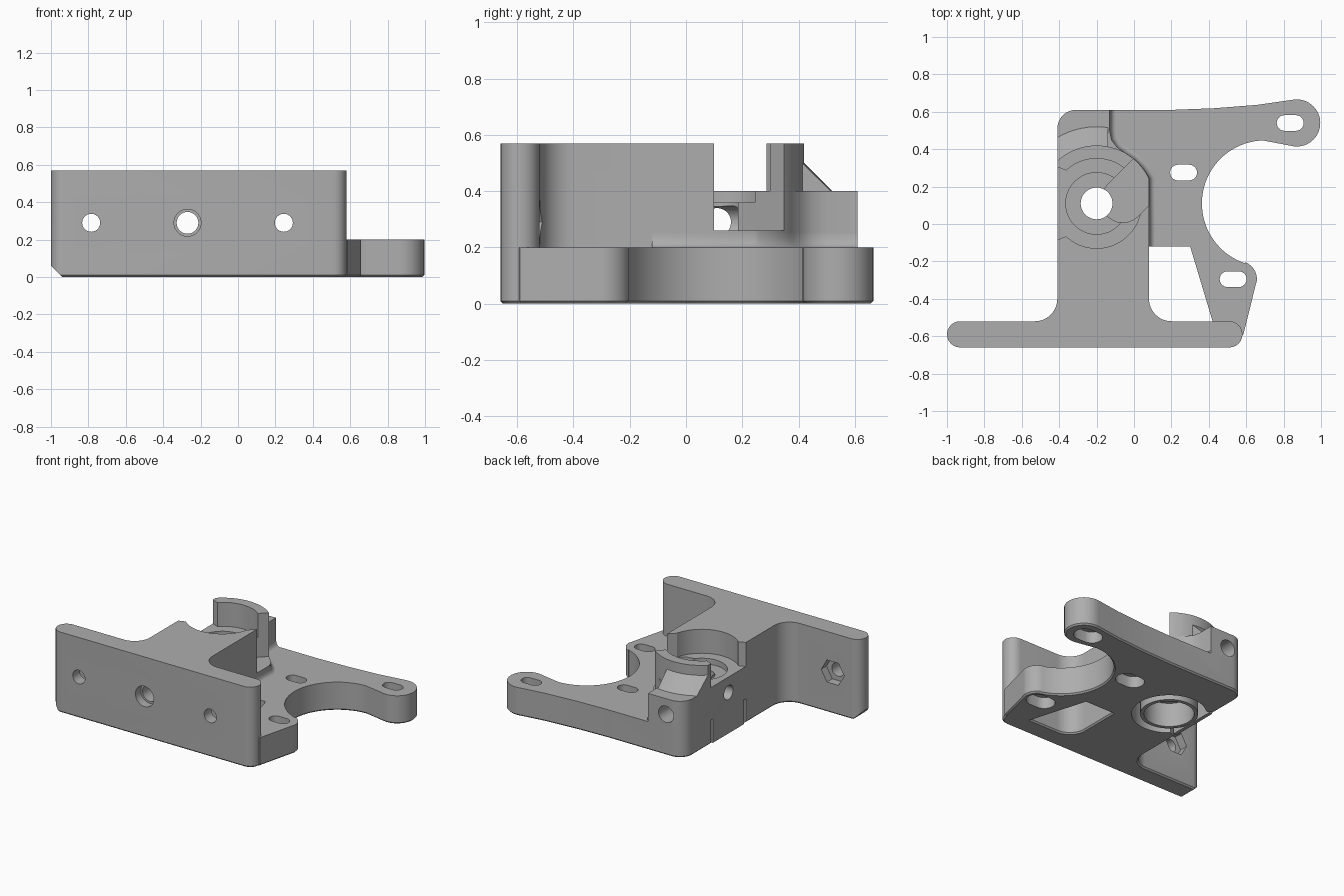
import bpy, bmesh
from math import sin, cos, radians, pi
from mathutils import Vector

cube = bpy.data.objects.get("Cube")
if cube:
    bpy.data.objects.remove(cube, do_unlink=True)

grey = bpy.data.materials.new("plain grey")
grey.use_nodes = True
grey.diffuse_color = (0.42, 0.42, 0.42, 1)
grey.node_tree.nodes["Principled BSDF"].inputs["Base Color"].default_value = (0.42, 0.42, 0.42, 1)

HUB = (-0.2, 0.11)
WALL_TOP, PLATE_TOP, BLOCK_TOP = 0.57, 0.2, 0.4
AXES = {"z": lambda u, v, w: (u, v, w),
        "y": lambda u, v, w: (u, w, v),
        "x": lambda u, v, w: (w, u, v)}


def arc(c, r, a, b, n=12):
    return [(c[0] + r * cos(radians(a + (b - a) * i / n)),
             c[1] + r * sin(radians(a + (b - a) * i / n))) for i in range(n + 1)]


def circle(c, r, n=48):
    return arc(c, r, 0, 360, n)[:-1]


def slot(c, half, r):
    return arc((c[0] + half - r, c[1]), r, -90, 90) + arc((c[0] - half + r, c[1]), r, 90, 270)


def rect(a, b, c, d):
    return [(a, c), (b, c), (b, d), (a, d)]


def finish(name, bm):
    bmesh.ops.recalc_face_normals(bm, faces=bm.faces)
    mesh = bpy.data.meshes.new(name)
    bm.to_mesh(mesh)
    bm.free()
    mesh.materials.append(grey)
    ob = bpy.data.objects.new(name, mesh)
    bpy.context.collection.objects.link(ob)
    return ob


def prism(name, pts, lo, hi, axis="z", chamfer=0):
    """Extrude an outline along an axis, with an optional chamfer at the low end."""
    bm = bmesh.new()
    to3d = AXES[axis]
    low = [bm.verts.new(to3d(u, v, lo + chamfer)) for u, v in pts]
    top = [bm.verts.new(to3d(u, v, hi)) for u, v in pts]
    base = bm.faces.new(low)
    bm.faces.new(top)
    for i in range(len(pts)):
        j = (i + 1) % len(pts)
        bm.faces.new((low[i], low[j], top[j], top[i]))
    if chamfer:
        bmesh.ops.recalc_face_normals(bm, faces=bm.faces)
        bmesh.ops.inset_region(bm, faces=[base], thickness=chamfer, depth=chamfer,
                               use_even_offset=True)
        for v in base.verts:
            v.co.z = lo
    return finish(name, bm)


def combine(target, tool, operation):
    mod = target.modifiers.new(operation.lower(), "BOOLEAN")
    mod.operation = operation
    mod.solver = "EXACT"
    mod.object = tool
    bpy.context.view_layer.objects.active = target
    bpy.ops.object.modifier_apply(modifier=mod.name)
    bpy.data.objects.remove(tool, do_unlink=True)


# Upright wall, stem and hub in one outline
body_outline = (arc((-0.93, -0.59), 0.07, 90, 270) + arc((0.51, -0.59), 0.07, -90, 90)
                + arc((0.20, -0.40), 0.12, 270, 180)
                + arc(HUB, 0.31, 25.4, 132.6, 24)
                + arc((-0.53, -0.40), 0.12, 0, -90))
body = prism("bracket_body", body_outline, 0, WALL_TOP, chamfer=0.01)

# Flat motor plate with round cut-out and two lugs
plate_outline = ([(-0.3, -0.12), (0.3, -0.12), (0.42, -0.52), (0.43, -0.58), (0.57, -0.6)]
                 + [(0.585, -0.59), (0.652, -0.32)]
                 + arc((0.56, -0.295), 0.097, -5, 70)
                 + arc((0.70, 0.11), 0.337, 252, 92, 40)
                 + arc((0.87, 0.54), 0.126, 265, 460, 24)
                 + [(0.66, 0.637), (0.43, 0.619), (0.2, 0.61)]
                 + arc((-0.31, 0.51), 0.1, 90, 180) + [(-0.41, 0.2)])
combine(body, prism("motor_plate", plate_outline, 0, PLATE_TOP, chamfer=0.01), "UNION")

# Rear block behind the hub
edge = arc(HUB, 0.31, 25.4, 60, 10) + [(-0.09, 0.41), (-0.12, 0.45), (-0.13, 0.5), (-0.13, 0.61)]
block_outline = edge + arc((-0.31, 0.51), 0.1, 90, 180) + [(-0.41, 0.2)]
combine(body, prism("rear_block", block_outline, 0.1, BLOCK_TOP), "UNION")

# Conical buttress against the arched wall
bm = bmesh.new()
bmesh.ops.create_cone(bm, cap_ends=True, segments=64, radius1=0.43, radius2=0.29, depth=0.14)
bmesh.ops.translate(bm, verts=bm.verts, vec=(HUB[0], HUB[1], BLOCK_TOP + 0.05))
buttress = finish("buttress", bm)
combine(buttress, prism("buttress_limit", rect(-0.41, -0.14, 0.3, 0.6), 0.3, 0.51), "INTERSECT")
combine(body, buttress, "UNION")

# Slanted opening on the hub's front left-hand diagonal
mid = Vector((-0.06, 0.125))
way = Vector((1, 1)).normalized()
gap_outline = arc(mid, 0.117, 135, 315)
gap_outline += [tuple(Vector(gap_outline[-1]) + way * 0.5), tuple(Vector(gap_outline[0]) + way * 0.5)]

# Every pocket and hole: outline, low, high, axis
cuts = [
    (circle(HUB, 0.24, 64), BLOCK_TOP, 0.7, "z"),
    (circle(HUB, 0.165), 0.36, 0.5, "z"),
    (gap_outline, 0.26, 0.7, "z"),
    ([(-0.36, -0.065), (-0.5, -0.12), (-0.5, 0.34), (-0.36, 0.285)], BLOCK_TOP, 0.7, "z"),
    (circle(HUB, 0.24, 64), -0.1, 0.17, "z"),
    ([(-0.36, -0.07), (-0.5, -0.12), (-0.5, 0.34), (-0.36, 0.29)], -0.1, 0.17, "z"),
    (circle(HUB, 0.085), -0.1, 0.7, "z"),
    (circle((-0.27, 0.29), 0.058), -0.8, 0.8, "y"),
    (circle((-0.27, 0.29), 0.072), -0.8, -0.6, "y"),
    (circle((0.11, 0.29), 0.05), -0.6, -0.15, "x"),
    ([(-1.1, -0.1), (-0.84, -0.1), (-1.1, 0.16)], -0.8, -0.4, "y"),
]
for x in (-0.785, 0.245):
    cuts.append((circle((x, 0.29), 0.048), -0.8, -0.4, "y"))
    cuts.append((circle((x, 0.29), 0.09, 6), -0.58, -0.4, "y"))
for c in ((0.835, 0.54), (0.265, 0.275), (0.53, -0.295)):
    cuts.append((slot(c, 0.072, 0.042), -0.1, 0.3, "z"))
    cuts.append((slot(c, 0.1, 0.07), -0.1, 0.08, "z"))
for outline, lo, hi, axis in cuts:
    combine(body, prism("cutter", outline, lo, hi, axis), "DIFFERENCE")

# Thin support wall and ring inside the lower pocket
prism("support_wall", rect(-0.41, -0.385, -0.065, 0.285), 0, 0.172)
ring = prism("support_ring", circle(HUB, 0.185), 0, 0.172)
combine(ring, prism("ring_cutter", circle(HUB, 0.16), -0.1, 0.3), "DIFFERENCE")

# Concave fillet where the hub meets the plate
bm = bmesh.new()
path = [Vector(p) for p in [(0.08, -0.12)] + edge]
rows = []
for i, p in enumerate(path):
    t = path[min(i + 1, len(path) - 1)] - path[max(i - 1, 0)]
    out = Vector((t.y, -t.x)).normalized()
    row = []
    for k in range(7):
        a = k / 6 * pi / 2
        q = p + out * 0.03 * (1 - cos(a))
        row.append(bm.verts.new((q.x, q.y, PLATE_TOP + 0.05 * (1 - sin(a)) + 0.0005)))
    rows.append(row)
for r, s in zip(rows, rows[1:]):
    for k in range(6):
        bm.faces.new((r[k], r[k + 1], s[k + 1], s[k]))
fillet = finish("hub_fillet", bm)
if sum(f.normal.z for f in fillet.data.polygons) < 0:
    fillet.data.flip_normals()

# Smooth the curved faces and keep the edges sharp
for ob in bpy.context.collection.objects:
    if ob.type == "MESH" and grey.name in ob.data.materials:
        bpy.ops.object.select_all(action="DESELECT")
        ob.select_set(True)
        bpy.context.view_layer.objects.active = ob
        bpy.ops.object.shade_smooth_by_angle(angle=radians(30))
